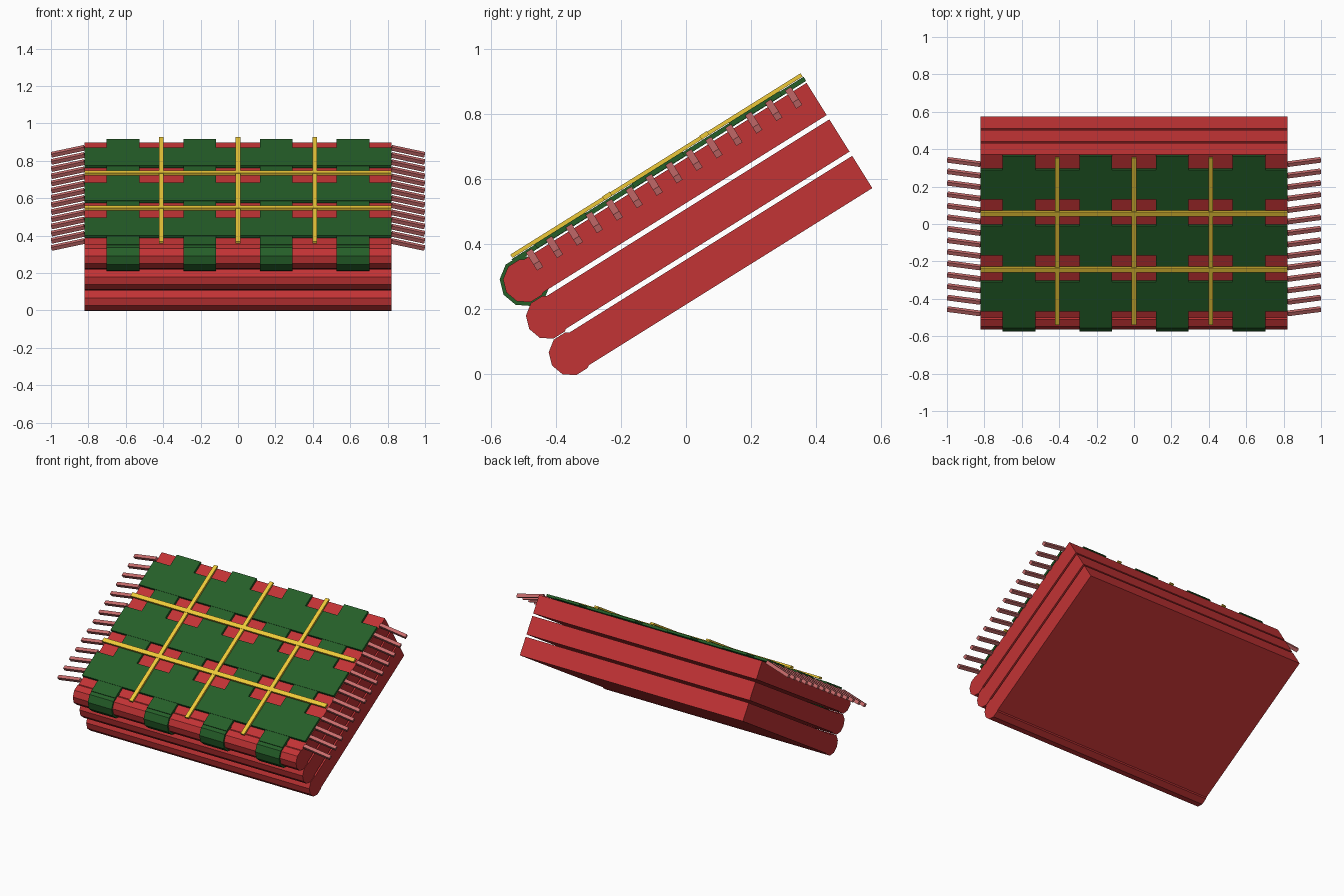
import bpy, math
from mathutils import Matrix

if "Cube" in bpy.data.objects:
    bpy.data.objects.remove(bpy.data.objects["Cube"])

TILT = Matrix.Rotation(math.radians(32), 4, 'X')   # whole stack leans back


def material(name, rgb):
    m = bpy.data.materials.new(name)
    m.diffuse_color = (*rgb, 1)
    m.use_nodes = True
    m.node_tree.nodes["Principled BSDF"].inputs["Base Color"].default_value = m.diffuse_color
    return m


RED = material("red_wool", (0.54, 0.033, 0.035))
GREEN = material("green_wool", (0.018, 0.113, 0.022))
GOLD = material("gold_thread", (0.85, 0.58, 0.04))
PINK = material("fringe_pink", (0.58, 0.15, 0.15))


def finish(name, mat, local):
    o = bpy.context.object
    o.name = name
    o.data.materials.append(mat)
    o.data.transform(TILT @ local)
    return o


def box(name, mat, x0, x1, u0, u1, v0, v1):
    """Box in stack space: x across, u along the slope, v out of the slope."""
    bpy.ops.mesh.primitive_cube_add(size=1)
    loc = Matrix.Translation(((x0 + x1) / 2, (u0 + u1) / 2, (v0 + v1) / 2))
    return finish(name, mat, loc @ Matrix.Diagonal((x1 - x0, u1 - u0, v1 - v0, 1)))


def roll(name, mat, x, u, v, r, width):
    """Ten-sided roll lying across x, one corner pointing along the slope."""
    bpy.ops.mesh.primitive_cylinder_add(vertices=10, radius=r, depth=width)
    rot = Matrix.Rotation(math.radians(90), 4, 'Y')
    return finish(name, mat, Matrix.Translation((x, u, v)) @ rot)


W, U0, U1 = 0.82, -0.268, 0.790
MID, STEP, HALF = 0.240, 0.1325, 0.0585
TOP = MID + 2 * STEP + HALF

# Three folded layers, each a slab with a rounded front fold
for k in range(3):
    v = MID + k * STEP
    box(f"blanket_layer_{k+1}", RED, -W, W, U0, U1, v - HALF, v + HALF)
    roll(f"blanket_fold_{k+1}", RED, 0, U0, v + 0.001, 0.068, 2 * W)

# Green lengthwise stripes wrapping over the top fold
for i in range(4):
    x = (i - 1.5) * 0.41
    box(f"long_stripe_{i+1}", GREEN, x - 0.0875, x + 0.0875, U0, U1 + 0.002, TOP + 0.006, TOP + 0.021)
    roll(f"stripe_fold_{i+1}", GREEN, x, U0, MID + 2 * STEP, 0.079, 0.175)

# Green cross stripes
third = (U1 - U0) / 3
for i in range(3):
    u = U0 + (i + 0.5) * third
    box(f"cross_stripe_{i+1}", GREEN, -W, W, u - 0.092, u + 0.092, TOP + 0.007, TOP + 0.023)

# Gold lines
for i in range(3):
    x = (i - 1) * 0.41
    box(f"long_gold_line_{i+1}", GOLD, x - 0.013, x + 0.013, U0 + 0.004, U1, TOP + 0.023, TOP + 0.035)
for i in range(2):
    u = U0 + (i + 1) * third
    box(f"cross_gold_line_{i+1}", GOLD, -W, W, u - 0.014, u + 0.014, TOP + 0.023, TOP + 0.037)

# Drooping square fringe on both sides
N = 14
droop = math.atan2(0.045, 0.18)
for side in (-1, 1):
    for i in range(N):
        u = -0.209 + i * 0.941 / (N - 1)
        bpy.ops.mesh.primitive_cube_add(size=1)
        rot = Matrix.Rotation(side * droop, 4, 'Y')
        finish(f"fringe_{'left' if side < 0 else 'right'}_{i+1}", PINK,
               Matrix.Translation((side * 0.909, u, 0.546)) @ rot
               @ Matrix.Diagonal((0.182, 0.022, 0.022, 1)))
